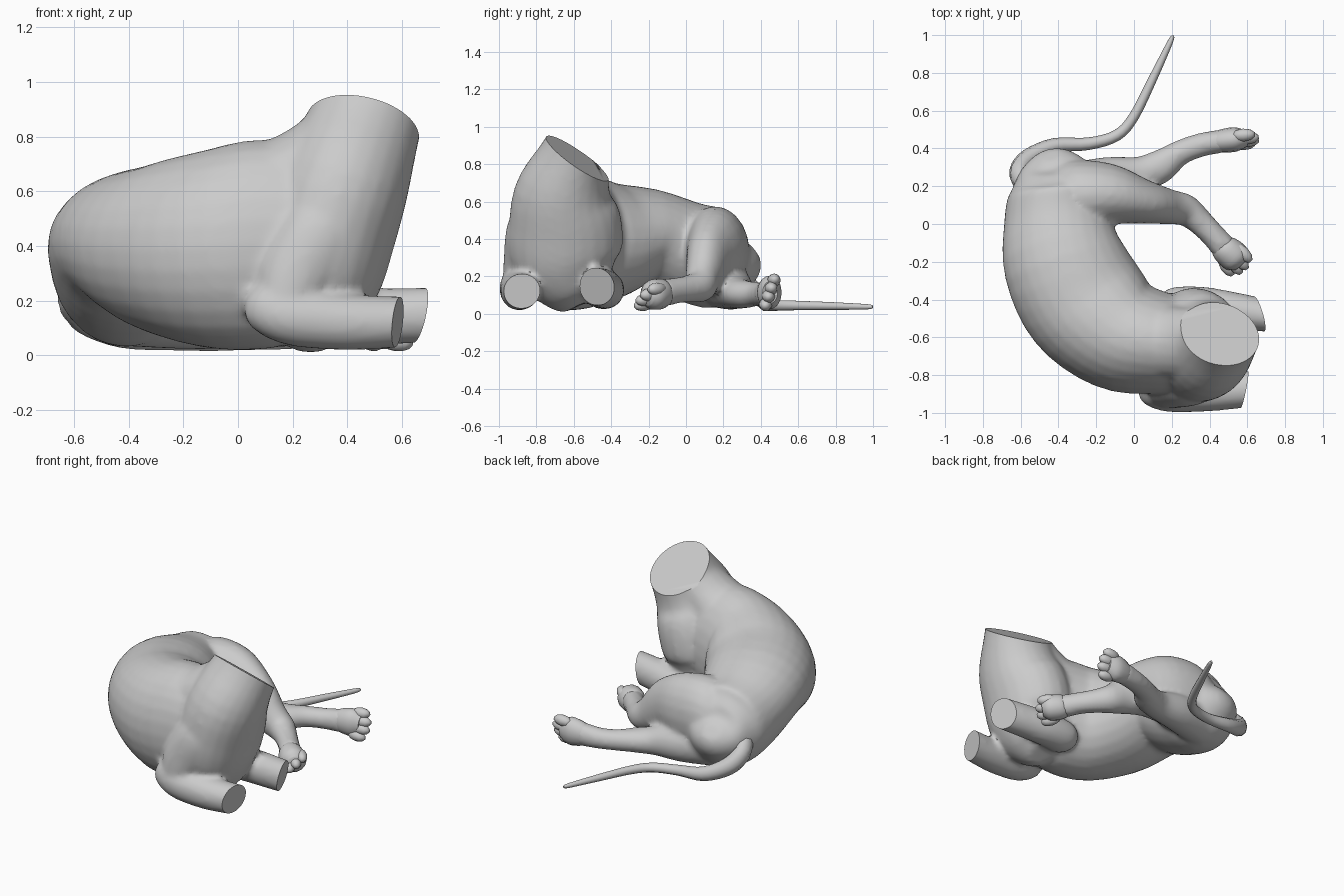
import bpy, bmesh, math
from mathutils import Vector, Matrix

if "Cube" in bpy.data.objects:
    bpy.data.objects.remove(bpy.data.objects["Cube"])

fur = bpy.data.materials.new("grey_fur")
fur.diffuse_color = (0.6, 0.6, 0.6, 1)
fur.use_nodes = True
fur.node_tree.nodes["Principled BSDF"].inputs["Base Color"].default_value = fur.diffuse_color
Y, Z = Vector((0, 1, 0)), Vector((0, 0, 1))


def spline(pts, steps):
    """Catmull-Rom through stations of any dimension."""
    p = [pts[0]] + list(pts) + [pts[-1]]
    out = []
    for i in range(1, len(p) - 2):
        for k in range(steps):
            t = k / steps
            out.append([0.5 * (2 * b + (c - a) * t + (2 * a - 5 * b + 4 * c - d) * t * t
                               + (3 * b - a - 3 * c + d) * t ** 3)
                        for a, b, c, d in zip(p[i - 1], p[i], p[i + 1], p[i + 2])])
    return out + [list(pts[-1])]


def loft(bm, stations, ref=Z, sides=20, steps=4, end=None):
    """Tube with elliptical sections (x, y, z, width, height); end = normal of last cut."""
    st = spline(stations, steps)
    c = [Vector(s[:3]) for s in st]
    rings = []
    for i, s in enumerate(st):
        t = (c[min(i + 1, len(c) - 1)] - c[max(i - 1, 0)]).normalized()
        if end and i == len(st) - 1:
            t = Vector(end).normalized()
        u = ref.cross(t).normalized()
        v = t.cross(u)
        rings.append([bm.verts.new(c[i] + u * s[3] * math.cos(a) + v * s[4] * math.sin(a))
                      for a in (2 * math.pi * k / sides for k in range(sides))])
    for a, b in zip(rings, rings[1:]):
        for k in range(sides):
            n = (k + 1) % sides
            bm.faces.new((a[k], a[n], b[n], b[k]))
    bm.faces.new(rings[0][::-1])
    bm.faces.new(rings[-1])


def ellipsoid(bm, loc, axis, length, radius):
    rot = Vector(axis).to_track_quat('X', 'Z').to_matrix().to_4x4()
    m = Matrix.Translation(loc) @ rot @ Matrix.Diagonal((length, radius, radius, 1))
    bmesh.ops.create_uvsphere(bm, u_segments=10, v_segments=7, radius=1, matrix=m)


def finish(name, bm, angle=45):
    bmesh.ops.recalc_face_normals(bm, faces=bm.faces)
    me = bpy.data.meshes.new(name)
    bm.to_mesh(me)
    bm.free()
    me.materials.append(fur)
    ob = bpy.data.objects.new(name, me)
    bpy.context.collection.objects.link(ob)
    smooth(ob, angle)
    return ob


def smooth(ob, angle):
    bpy.ops.object.select_all(action='DESELECT')
    bpy.context.view_layer.objects.active = ob
    ob.select_set(True)
    bpy.ops.object.shade_smooth_by_angle(angle=math.radians(angle))


# Curled body: rump round to the shoulders
bm = bmesh.new()
loft(bm, [(-.44, .36, .34, .06, .05), (-.43, .31, .31, .17, .16), (-.41, .18, .295, .25, .265),
          (-.405, .01, .335, .285, .265), (-.37, -.2, .415, .325, .255), (-.255, -.42, .395, .34, .32),
          (-.07, -.58, .39, .31, .37), (.14, -.63, .41, .27, .38), (.32, -.64, .40, .24, .32),
          (.44, -.64, .40, .15, .2)], sides=28)
# Chest rising into the neck
cut_normal = (.2, .57, .8)
loft(bm, [(.27, -.56, .05, .08, .1), (.27, -.59, .12, .17, .19), (.29, -.64, .28, .235, .29),
          (.33, -.645, .46, .25, .305), (.39, -.655, .64, .24, .265),
          (.46, -.59, .835, .21, .195), (.5, -.52, .95, .2, .2)],
     ref=Y, sides=24, end=cut_normal)
# Nape sloping from the back to the neck
loft(bm, [(-.06, -.6, .5, .2, .19), (.1, -.62, .58, .2, .185), (.26, -.63, .68, .19, .165),
          (.38, -.61, .77, .17, .16)])
# Upper arm of the near foreleg
loft(bm, [(.36, -.79, .6, .1, .07), (.31, -.835, .46, .15, .12), (.215, -.87, .3, .14, .105),
          (.17, -.89, .18, .1, .09)], ref=Y)
# Forearms
loft(bm, [(.035, -.885, .21, .02, .03), (.075, -.89, .19, .07, .085), (.18, -.895, .145, .1, .105),
          (.34, -.895, .125, .1, .105), (.48, -.885, .12, .1, .1), (.66, -.87, .125, .095, .09)])
loft(bm, [(.13, -.47, .13, .05, .05), (.2, -.45, .13, .11, .1), (.34, -.435, .13, .105, .105),
          (.5, -.455, .14, .1, .105), (.74, -.49, .15, .085, .1)])
# Upper thigh and shank
loft(bm, [(-.42, .14, .33, .16, .16), (-.3, .15, .33, .19, .24), (-.13, .155, .325, .165, .235),
          (.04, .12, .28, .12, .185), (.19, .09, .19, .093, .115), (.27, .075, .15, .085, .09),
          (.34, .02, .135, .072, .075), (.41, -.05, .125, .066, .07), (.48, -.13, .11, .07, .075)])
# Lower thigh and shank
loft(bm, [(-.38, .18, .17, .13, .14), (-.15, .24, .14, .115, .12), (.03, .265, .115, .093, .09),
          (.14, .305, .105, .09, .077), (.24, .375, .105, .068, .066), (.36, .42, .105, .064, .066),
          (.48, .44, .112, .062, .078)])
body = finish("body", bm)
m = body.modifiers.new("blend", 'REMESH')
m.mode, m.voxel_size = 'VOXEL', .017
m = body.modifiers.new("soften", 'SMOOTH')
m.factor, m.iterations = .5, 7

# Flat cuts across the neck and both wrists
cutters = []
for point, normal, width in (((.46, -.59, .835), cut_normal, .7),
                             ((.585, -.875, .125), (1, -.2, -.1), .26),
                             ((.665, -.48, .15), (1, .27, -.2), .3)):
    n = Vector(normal).normalized()
    bm = bmesh.new()
    rot = n.to_track_quat('Z', 'Y').to_matrix().to_4x4()
    bmesh.ops.create_cube(bm, size=1, matrix=Matrix.Translation(Vector(point) + n * .15)
                          @ rot @ Matrix.Diagonal((width, width, .3, 1)))
    cutter = finish("end_cutter", bm)
    cutter.hide_render = True
    cutters.append(cutter)
    m = body.modifiers.new("end_cut", 'BOOLEAN')
    m.operation, m.object, m.solver = 'DIFFERENCE', cutter, 'EXACT'
dg = bpy.context.evaluated_depsgraph_get()
dg.update()
body.data = bpy.data.meshes.new_from_object(body.evaluated_get(dg))
body.modifiers.clear()
for cutter in cutters:
    bpy.data.objects.remove(cutter)
body.data.materials.clear()
body.data.materials.append(fur)
smooth(body, 45)


def paw(name, path, heading, spread, wrist):
    """Pad with four toes fanned along the spread direction."""
    bm = bmesh.new()
    loft(bm, path, sides=14)
    h, s = Vector(heading).normalized(), Vector(spread).normalized()
    for k, reach in zip((-1.5, -.5, .5, 1.5), (.03, .05, .05, .03)):
        ellipsoid(bm, Vector(wrist) + s * k * .046 + h * reach, h + s * k * .08, .065, .035)
    finish(name, bm, 50)


# Hind paws
paw("upper_hind_paw",
    [(.45, -.095, .117, .05, .055), (.48, -.13, .11, .075, .08), (.54, -.18, .1, .08, .08),
     (.57, -.21, .095, .05, .05)],
    (.6, -.75, -.1), (.65, .5, .6), (.515, -.165, .095))
paw("lower_hind_paw",
    [(.42, .433, .11, .05, .06), (.47, .44, .112, .062, .08), (.54, .448, .115, .064, .09),
     (.6, .45, .115, .04, .06)],
    (1, .03, 0), (0, .35, 1), (.55, .447, .115))

# Tail resting on the floor
bm = bmesh.new()
loft(bm, [(-.58, .22, .25, .06, .065), (-.605, .28, .2, .055, .06), (-.555, .35, .13, .05, .055),
          (-.42, .415, .07, .04, .045), (-.24, .425, .05, .033, .033), (-.09, .47, .045, .03, .03),
          (0, .57, .045, .027, .027), (.1, .77, .042, .023, .022), (.19, .96, .038, .015, .015),
          (.207, .998, .038, .006, .008)], sides=10)
finish("tail", bm, 60)
